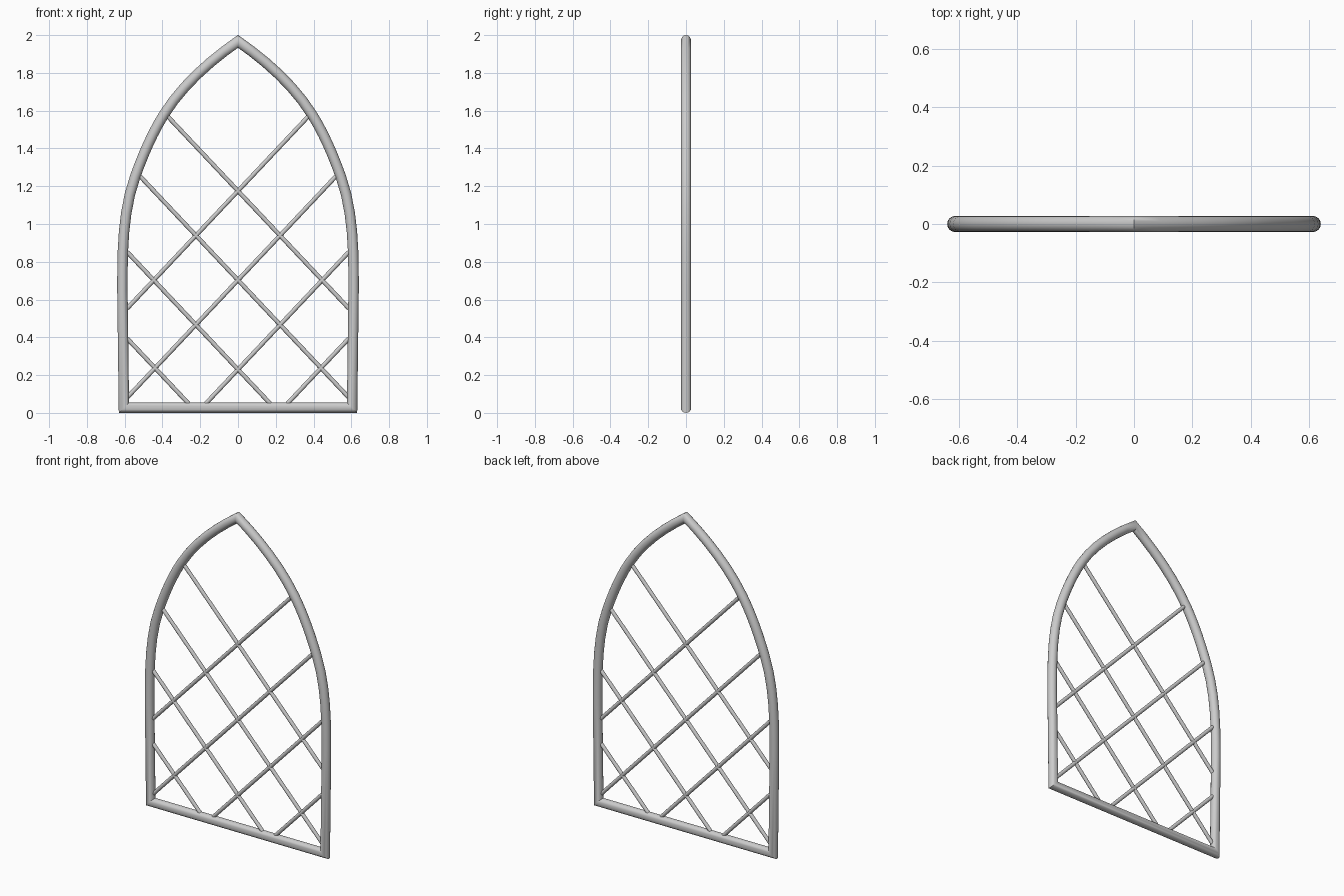
import bpy, bmesh, math
from mathutils import Vector
from mathutils.geometry import interpolate_bezier

if "Cube" in bpy.data.objects:
    bpy.data.objects.remove(bpy.data.objects["Cube"])

TUBE_R, BAR_R = 0.0275, 0.0115


def finish(name, bm):
    bmesh.ops.recalc_face_normals(bm, faces=bm.faces)
    me = bpy.data.meshes.new(name)
    bm.to_mesh(me)
    bm.free()
    ob = bpy.data.objects.new(name, me)
    bpy.context.collection.objects.link(ob)
    bpy.ops.object.select_all(action='DESELECT')
    bpy.context.view_layer.objects.active = ob
    ob.select_set(True)
    bpy.ops.object.shade_smooth_by_angle(angle=math.radians(40))
    return ob


def sweep_closed(name, pts, radius, sides=16):
    """Round tube along a closed loop in the XZ plane, with mitred corners."""
    bm = bmesh.new()
    rings, n = [], len(pts)
    for i, p in enumerate(pts):
        a = (p - pts[i - 1]).normalized()
        b = (pts[(i + 1) % n] - p).normalized()
        na, nb = Vector((a.z, 0, -a.x)), Vector((b.z, 0, -b.x))
        miter = (na + nb) / (1 + na.dot(nb))
        rings.append([bm.verts.new(p + radius * (miter * math.cos(t) + Vector((0, math.sin(t), 0))))
                      for t in (2 * math.pi * k / sides for k in range(sides))])
    for i in range(n):
        r, s = rings[i], rings[(i + 1) % n]
        for k in range(sides):
            m = (k + 1) % sides
            bm.faces.new((r[k], r[m], s[m], s[k]))
    return finish(name, bm)


# Pointed arch frame: right-hand knots (x, z) with tangents, then mirrored
knots = [((0.612, 0.65), (0.0, 1.0)), ((0.543, 1.255), (-0.34, 0.94)),
         ((0.393, 1.578), (-0.53, 0.85)), ((0.0, 1.967), (-0.82, 0.57))]
right = [Vector((0.604, 0, TUBE_R))]
for (p, tp), (q, tq) in zip(knots, knots[1:]):
    p, q = Vector((p[0], 0, p[1])), Vector((q[0], 0, q[1]))
    d = (q - p).length / 3
    seg = interpolate_bezier(p, p + Vector((tp[0], 0, tp[1])) * d,
                             q - Vector((tq[0], 0, tq[1])) * d, q, 7)
    right += [v.copy() for v in (seg if len(right) == 1 else seg[1:])]
left = [Vector((-v.x, 0, v.z)) for v in reversed(right[:-1])]
sweep_closed("arch_frame", right + left, TUBE_R)


# Diagonal lattice bars, one set for each direction
def bar(name, a, b):
    a, b = Vector((a[0], 0, a[1])), Vector((b[0], 0, b[1]))
    bm = bmesh.new()
    bmesh.ops.create_cone(bm, cap_ends=True, segments=12, radius1=BAR_R,
                          radius2=BAR_R, depth=(b - a).length)
    ob = finish(name, bm)
    ob.location = (a + b) / 2
    ob.rotation_euler = (b - a).to_track_quat('Z', 'Y').to_euler()


SLOPE = 1.06
# (height at x = 0, left end x, right end x)
for i, (c, x0, x1) in enumerate([(1.175, -0.373, 0.587), (0.703, -0.521, 0.587),
                                 (0.230, -0.587, 0.170), (-0.228, -0.587, -0.262)]):
    for s, side in ((1, "falling"), (-1, "rising")):
        bar(f"lattice_bar_{side}_{i + 1}", (s * x0, c - SLOPE * x0), (s * x1, c - SLOPE * x1))
